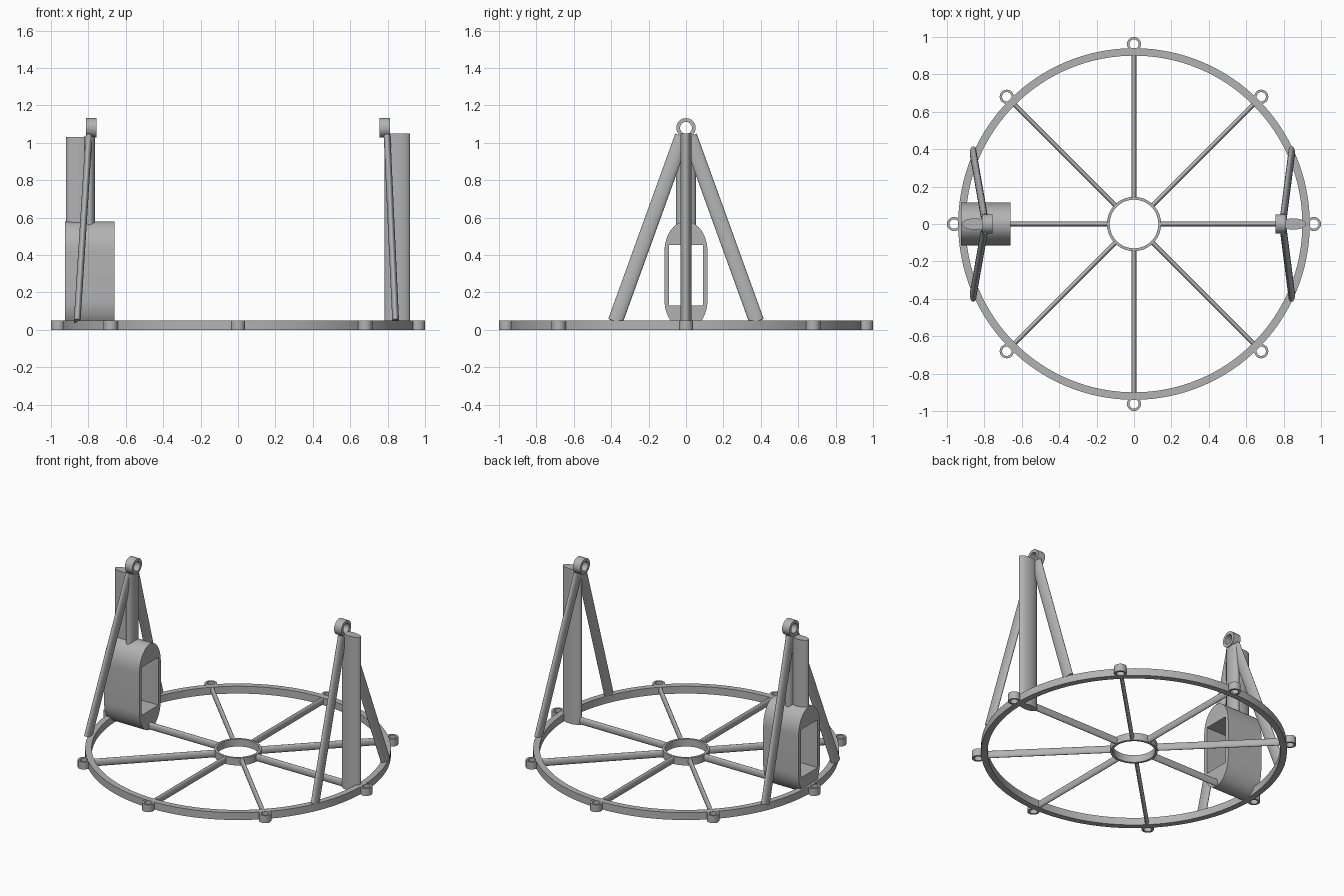
import bpy, bmesh
from math import pi, sin, cos, radians
from mathutils import Matrix, Vector

if "Cube" in bpy.data.objects:
    bpy.data.objects.remove(bpy.data.objects["Cube"])

GREY = bpy.data.materials.new("plain_grey")
COLOUR = (0.45, 0.45, 0.45, 1)
GREY.diffuse_color = COLOUR
GREY.use_nodes = True
GREY.node_tree.nodes["Principled BSDF"].inputs["Base Color"].default_value = COLOUR


def finish(bm, name, matrix=Matrix()):
    """Turn a bmesh into a smooth object with sharp edges kept."""
    bmesh.ops.transform(bm, matrix=matrix, verts=bm.verts)
    bmesh.ops.recalc_face_normals(bm, faces=bm.faces)
    mesh = bpy.data.meshes.new(name)
    bm.to_mesh(mesh)
    bm.free()
    mesh.materials.append(GREY)
    mesh.shade_smooth()
    mesh.set_sharp_from_angle(angle=radians(35))
    obj = bpy.data.objects.new(name, mesh)
    bpy.context.collection.objects.link(obj)
    return obj


def ring(name, outer, inner, height, matrix=Matrix(), sides=32):
    """Flat-sided ring standing on its local z = 0."""
    bm = bmesh.new()
    profile = [(inner, 0), (outer, 0), (outer, height), (inner, height)]
    loops = []
    for i in range(sides):
        a = 2 * pi * i / sides
        loops.append([bm.verts.new((r * cos(a), r * sin(a), z)) for r, z in profile])
    for i, loop in enumerate(loops):
        nxt = loops[(i + 1) % sides]
        for j in range(4):
            k = (j + 1) % 4
            bm.faces.new((loop[j], nxt[j], nxt[k], loop[k]))
    return finish(bm, name, matrix)


def oval_bar(name, start, end, half_x, half_side, side=(0, 1, 0)):
    """Bar of elliptical section; 'side' is roughly its second section axis."""
    start, end = Vector(start), Vector(end)
    axis = (end - start).normalized()
    u = Vector(side).cross(axis).normalized()
    v = axis.cross(u)
    bm = bmesh.new()
    bmesh.ops.create_cone(bm, cap_ends=True, segments=32, radius1=1, radius2=1, depth=1)
    frame = Matrix((u * half_x, v * half_side, end - start)).transposed().to_4x4()
    frame.translation = (start + end) / 2
    return finish(bm, name, frame)


def fan_pod(name, x0, x1, half_width, height, arch, win_half, win_z0, win_z1):
    """Long rounded shell, open right through along x."""
    bm = bmesh.new()
    outline = []
    for i in range(25):
        a = pi * i / 24
        outline.append((half_width * cos(a), height - arch + arch * sin(a)))
    outline += [(-y, height - z) for y, z in outline]
    window = [(-win_half, win_z0), (win_half, win_z0),
              (win_half, win_z1), (-win_half, win_z1)]
    edges = []
    for pts in (outline, window):
        vs = [bm.verts.new((x0, y, z)) for y, z in pts]
        edges += [bm.edges.new((vs[i - 1], vs[i])) for i in range(len(vs))]
    bmesh.ops.triangle_fill(bm, use_beauty=True, edges=edges, normal=(1, 0, 0))
    new = bmesh.ops.extrude_face_region(bm, geom=bm.faces[:], use_keep_orig=True)["geom"]
    bmesh.ops.translate(bm, vec=(x1 - x0, 0, 0),
                        verts=[g for g in new if isinstance(g, bmesh.types.BMVert)])
    return finish(bm, name)


# Base wheel: rim, hub, spokes and rim eyelets
BASE = 0.05
ring("rim", 0.94, 0.9, BASE, sides=128)
ring("hub", 0.145, 0.13, BASE, sides=64)
for i in range(8):
    a = i * pi / 4
    d = Vector((cos(a), sin(a), 0))
    mid = Vector((0, 0, BASE / 2))
    oval_bar(f"spoke_{i + 1}", d * 0.137 + mid, d * 0.91 + mid,
             0.0125, BASE / 2, side=(0, 0, 1))
    ring(f"rim_eyelet_{i + 1}", 0.038, 0.025, BASE, Matrix.Translation(d * 0.962))

# Two towers: top eyelet, pair of leaning struts, oval column
for label, s, foot_x, column_top in (("left", 1, 0.843, 1.05), ("right", -1, 0.86, 1.03)):
    place = Matrix.Translation((s * 0.785 - 0.0275, 0, 1.08)) @ Matrix.Rotation(pi / 2, 4, "Y")
    ring(f"{label}_top_eyelet", 0.052, 0.032, 0.055, place)
    for end, t in (("front", -1), ("back", 1)):
        oval_bar(f"{label}_{end}_strut", (s * foot_x, t * 0.378, 0.045),
                 (s * 0.797, t * 0.02, 1.035), 0.018, 0.04)
    oval_bar(f"{label}_column", (s * 0.852, 0, 0 if s > 0 else 0.5),
             (s * 0.852, 0, column_top), 0.068, 0.03)

# Pod with a through window, and the cross column holding it to the eyelet
fan_pod("pod", -0.925, -0.66, 0.115, 0.58, 0.16, 0.09, 0.13, 0.455)
oval_bar("pod_support", (-0.794, 0, 0.5), (-0.794, 0, 1.035), 0.03, 0.053)
